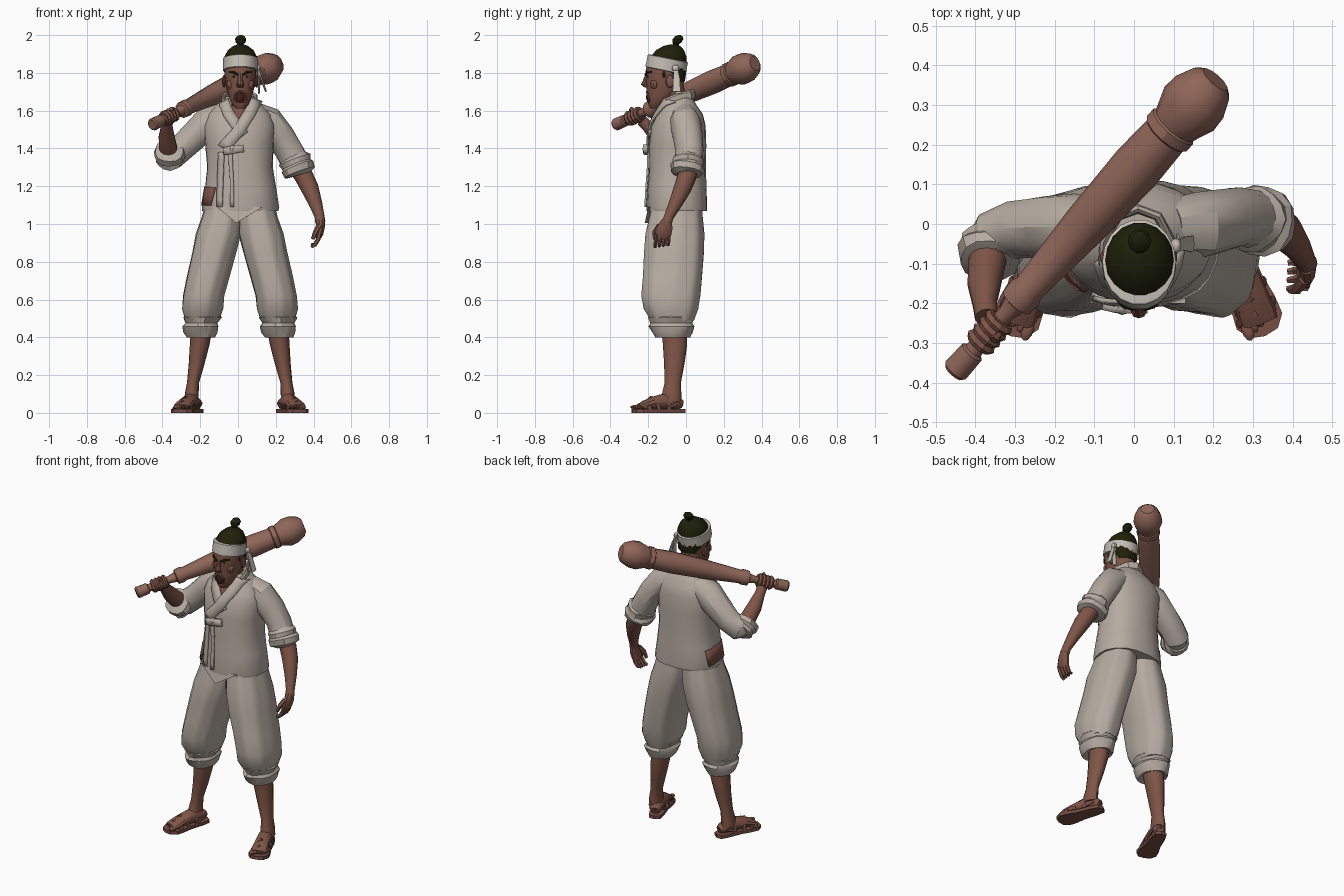
import bpy, bmesh, math
from mathutils import Vector, Matrix
from mathutils.bvhtree import BVHTree

X, Y, Z = Vector((1, 0, 0)), Vector((0, 1, 0)), Vector((0, 0, 1))


def material(name, *rgb):
    m = bpy.data.materials.new(name)
    m.diffuse_color = (*rgb, 1)
    return m


CLOTH = material("undyed cloth", .465, .41, .355)
BAND = material("pale cloth", .55, .51, .455)
SKIN = material("tanned skin", .21, .09, .062)
WOOD = material("club wood", .275, .132, .098)
HAIR = material("black hair", .013, .015, .003)
STRAW = material("sandal brown", .18, .076, .057)
DARK = material("mouth dark", .05, .014, .011)
EYE = material("eye white", .40, .34, .28)


def make(name, verts, faces, mat, M=Matrix()):
    me = bpy.data.meshes.new(name)
    me.from_pydata([M @ Vector(v) for v in verts], [], faces)
    bm = bmesh.new()
    bm.from_mesh(me)
    bmesh.ops.recalc_face_normals(bm, faces=bm.faces)
    bm.to_mesh(me)
    bm.free()
    me.materials.append(mat)
    me.shade_smooth()
    me.set_sharp_from_angle(angle=math.radians(30))
    ob = bpy.data.objects.new(name, me)
    bpy.context.collection.objects.link(ob)
    return ob


def tube(name, pts, mat, n=12, ref=Y, level=False, fold=(0, 0, 0), power=2, M=Matrix()):
    """Skin rings (x, y, z, ra, rb) along a path; fold is (depth, count, twist per ring)."""
    ps = [Vector(p[:3]) for p in pts]
    verts, faces = [], []
    for i, p in enumerate(pts):
        t = Z if level else (ps[min(i + 1, len(ps) - 1)] - ps[max(i - 1, 0)]).normalized()
        side = ref.cross(t).normalized()
        up = t.cross(side)
        for k in range(n):
            a = 2 * math.pi * k / n
            c, s = math.cos(a), math.sin(a)
            f = 1 + fold[0] * (math.sin(fold[1] * a + i * fold[2]) + .6 * math.sin(2 * a + i * 2))
            c = math.copysign(abs(c) ** (2 / power), c) * f
            s = math.copysign(abs(s) ** (2 / power), s) * f
            verts.append(ps[i] + side * p[3] * c + up * p[-1] * s)
    for i in range(len(pts) - 1):
        for k in range(n):
            q = (k + 1) % n
            faces.append((i * n + k, i * n + q, (i + 1) * n + q, (i + 1) * n + k))
    faces += [tuple(range(n))[::-1], tuple(range(len(verts) - n, len(verts)))]
    return make(name, verts, faces, mat, M)


def blob(name, loc, size, mat, M=Matrix()):
    bm = bmesh.new()
    bmesh.ops.create_uvsphere(bm, u_segments=10, v_segments=7, radius=1)
    verts = [Vector(loc) + Vector(a * b for a, b in zip(v.co, size)) for v in bm.verts]
    faces = [[v.index for v in f.verts] for f in bm.faces]
    bm.free()
    return make(name, verts, faces, mat, M)


def hoop(name, c, axis, R, r, mat, n=16):
    bpy.ops.mesh.primitive_torus_add(location=c, rotation=axis.to_track_quat('Z', 'Y').to_euler(),
                                     major_radius=R, minor_radius=r, major_segments=n, minor_segments=6)
    bpy.context.object.name = name
    bpy.context.object.data.materials.append(mat)


# Jacket body
rows = [(1.07, .012, -.048, .202, .16), (1.085, .012, -.048, .204, .162), (1.2, .012, -.048, .188, .155),
        (1.3, .01, -.046, .174, .15), (1.42, .008, -.045, .18, .152), (1.52, .006, -.04, .19, .143),
        (1.58, .006, -.032, .172, .122), (1.63, .008, -.035, .12, .092), (1.675, .01, -.04, .075, .07)]
jacket = tube("jacket", [(x, y, z, a, b) for z, x, y, a, b in rows], CLOTH, 24, level=True,
              fold=(.01, 7, .9), power=2.3)
jacket_tree = BVHTree.FromPolygons([v.co for v in jacket.data.vertices],
                                   [tuple(p.vertices) for p in jacket.data.polygons])


def strip(name, pts, hw, mat, side=False, lift=.006, thick=.012):
    """Band of cloth laid on the jacket; points are (x, z) from the front or (y, z) from the side."""
    path = [Vector(a).lerp(Vector(b), k / 4) for a, b in zip(pts, pts[1:]) for k in range(4)] + [Vector(pts[-1])]
    verts = []
    for i, p in enumerate(path):
        t = (path[min(i + 1, len(path) - 1)] - path[max(i - 1, 0)]).normalized()
        for w in (-hw, 0, hw):
            u, v = p.x - t.y * w, p.y + t.x * w
            o, d = (Vector((-1, u, v)), X) if side else (Vector((u, -1, v)), Y)
            hit = jacket_tree.ray_cast(o, d)
            if hit[0] is None:
                hit = jacket_tree.find_nearest(Vector((u, -.1, v)))
            verts.append(hit[0] + hit[1] * lift)
    faces = [(3 * i + j, 3 * i + j + 1, 3 * i + j + 4, 3 * i + j + 3) for i in range(len(path) - 1) for j in (0, 1)]
    m = make(name, verts, faces, mat).modifiers.new("thickness", 'SOLIDIFY')
    m.thickness, m.offset = thick, 0


# Jacket trim: open chest, collar, tie, front edge, patch
strip("bare_chest", [(.012, 1.65), (.008, 1.54)], .045, SKIN, thick=.006, lift=.003)
strip("collar_under", [(-.075, 1.65), (-.05, 1.58), (0, 1.51), (.03, 1.47)], .028, CLOTH)
strip("collar_over", [(.09, 1.65), (.065, 1.59), (.01, 1.5), (-.075, 1.4)], .03, CLOTH, lift=.012)
tube("collar_back", [(.095, -.1, 1.64, .012, .028), (.092, -.04, 1.665, .012, .028), (.06, .02, 1.68, .012, .028),
                     (.01, .038, 1.685, .012, .028), (-.04, .02, 1.68, .012, .028), (-.075, -.04, 1.665, .012, .028),
                     (-.078, -.1, 1.64, .012, .028)], CLOTH, 8, ref=Z)
strip("tie_bow", [(-.07, 1.385), (.03, 1.40)], .02, CLOTH, lift=.02, thick=.025)
blob("tie_knot", (-.03, -.212, 1.395), (.018, .018, .022), CLOTH)
strip("front_edge", [(-.085, 1.38), (-.09, 1.25), (-.095, 1.09)], .014, CLOTH)
strip("tie_tail", [(-.04, 1.39), (-.032, 1.22), (-.03, 1.09)], .01, CLOTH, lift=.008, thick=.01)
strip("patch", [(-.165, 1.145), (-.06, 1.15), (.03, 1.14)], .048, STRAW, side=True, lift=.003, thick=.006)
make("jacket_front_point", [(-.11, -.2, 1.09), (.13, -.2, 1.09), (-.01, -.218, 1.005),
                            (-.11, -.17, 1.09), (.13, -.17, 1.09), (-.01, -.19, 1.005)],
     [(0, 1, 2), (3, 5, 4), (0, 2, 5, 3), (1, 4, 5, 2), (0, 3, 4, 1)], CLOTH)

# Sleeves with rolled cuffs
tube("left_sleeve", [(.09, -.01, 1.575, .07), (.16, -.005, 1.54, .085), (.225, .01, 1.465, .078), (.27, .02, 1.39, .074),
                     (.305, .012, 1.32, .074)], CLOTH, 16, fold=(.03, 5, .9))
tube("left_cuff", [(.292, .014, 1.362, .066), (.30, .012, 1.34, .084), (.31, .01, 1.315, .08), (.316, .008, 1.3, .092),
                   (.327, .003, 1.272, .086), (.33, .003, 1.262, .06)], CLOTH, 14, fold=(.04, 4, 1.3))
tube("right_sleeve", [(-.08, -.01, 1.575, .07), (-.15, -.008, 1.54, .085), (-.22, -.008, 1.475, .078),
                      (-.295, -.012, 1.405, .072), (-.345, -.03, 1.365, .072), (-.362, -.065, 1.37, .07)],
     CLOTH, 16, fold=(.03, 5, .9))
tube("right_cuff", [(-.355, -.03, 1.345, .06), (-.357, -.042, 1.35, .08), (-.36, -.058, 1.365, .074),
                    (-.362, -.068, 1.37, .084), (-.363, -.092, 1.39, .078), (-.363, -.098, 1.395, .05)],
     CLOTH, 14, ref=X, fold=(.04, 4, 1.3))

# Left arm hanging, hand half curled
tube("left_forearm", [(.32, .01, 1.3, .052), (.35, .005, 1.25, .05), (.38, -.018, 1.19, .047), (.41, -.055, 1.11, .036),
                      (.432, -.09, 1.04, .026), (.436, -.1, 1.01, .027)], SKIN, 14)
tube("left_palm", [(.436, -.1, 1.02, .025, .028), (.438, -.11, .985, .022, .042), (.432, -.12, .95, .02, .045),
                   (.425, -.125, .93, .016, .042)], SKIN, 10)
for k in range(4):
    y = -.158 + k * .022
    tube("left_finger", [(.432, y, .95, .013), (.425, y, .92, .012), (.407, y - .004, .89, .011),
                         (.388, y - .006, .878 + .004 * k, .008)], SKIN, 6)
tube("left_thumb", [(.43, -.14, .99, .016), (.41, -.165, .955, .014), (.395, -.168, .92, .009)], SKIN, 6)

# Club: lathe profile along the sloping axis
butt, tip = Vector((-.455, -.375, 1.525)), Vector((.205, .365, 1.85))
axis = (tip - butt).normalized()
prof = [(0, .028), (.008, .034), (.07, .032), (.075, .023), (.2, .022), (.235, .03), (.24, .044), (.275, .046),
        (.287, .04), (.5, .057), (.7, .065), (.81, .06), (.815, .067), (.84, .067), (.845, .062), (.9, .083),
        (.94, .08), (.985, .06), (1, .04)]
tube("club", [(*butt.lerp(tip, t), r) for t, r in prof], WOOD, 12, ref=Z)

# Right arm raised, fist round the handle
fist = butt.lerp(tip, .138)
tube("right_forearm", [(-.36, -.045, 1.355, .052), (-.37, -.09, 1.40, .048), (-.378, -.15, 1.46, .043),
                       (-.377, -.205, 1.52, .03), (-.372, -.235, 1.548, .03)], SKIN, 14, ref=X)
tube("right_palm", [(*(fist + axis * d - Z * .004), r) for d, r in ((-.05, .024), (-.04, .034), (.04, .036), (.05, .026))],
     SKIN, 10, ref=Z)
for k in range(4):
    hoop("right_finger", fist + axis * (k - 1.5) * .023, axis, .029, .0135, SKIN, 10)
tube("right_thumb", [(*(fist + Vector(v)), .013) for v in ((.01, .03, -.02), (.03, .01, .02), (.01, -.02, .04))], SKIN, 6)

# Neck, head and face
tube("neck", [(.01, -.03, 1.56, .065), (.01, -.055, 1.66, .058), (.011, -.075, 1.74, .062)], SKIN, 14)
tube("head", [(.012, y, z, a, b) for z, y, a, b in (
    (1.612, -.165, .022, .024), (1.63, -.155, .042, .044), (1.67, -.133, .06, .07), (1.72, -.115, .074, .094),
    (1.77, -.108, .081, .104), (1.81, -.106, .084, .108), (1.87, -.1, .082, .1))], SKIN, 20, level=True)
tube("nose", [(.012, -.203, 1.80, .011), (.012, -.214, 1.765, .012), (.012, -.222, 1.738, .02, .016),
              (.012, -.208, 1.722, .016, .01)], SKIN, 8, level=True)
blob("mouth", (.012, -.193, 1.671), (.025, .018, .034), DARK)
hoop("lips", (.012, -.2, 1.671), Vector((0, -1, -.25)), .031, .006, SKIN, 14)
for s in (-1, 1):
    blob("eye", (.012 + s * .034, -.197, 1.781), (.012, .008, .005), EYE)
    blob("pupil", (.012 + s * .033, -.203, 1.781), (.005, .004, .005), HAIR)
    tube("brow", [(.012 + s * .012, -.213, 1.79, .007), (.012 + s * .036, -.206, 1.803, .008),
                  (.012 + s * .06, -.182, 1.806, .005)], HAIR, 6, ref=Z)
    blob("cheek", (.012 + s * .044, -.165, 1.74), (.03, .025, .03), SKIN)
    blob("ear", (.012 + s * .086, -.085, 1.755), (.011, .023, .034), SKIN)
    blob("sideburn", (.012 + s * .073, -.115, 1.795), (.012, .016, .03), HAIR)

# Hair with topknot
tube("hair", [(.014, y, z, a, b) for z, y, a, b in (
    (1.755, -.05, .06, .045), (1.79, -.06, .078, .06), (1.84, -.09, .087, .092), (1.885, -.092, .086, .096),
    (1.92, -.085, .068, .076), (1.942, -.075, .04, .046), (1.95, -.068, .018, .02))], HAIR, 18, level=True)
tube("topknot", [(.014, y, z, r) for z, y, r in (
    (1.935, -.06, .026), (1.952, -.053, .016), (1.962, -.048, .026), (1.98, -.042, .03), (1.994, -.038, .02),
    (2.0, -.036, .008))], HAIR, 10, level=True)

# Headband, tilted up at the front, with knot and tails
tilt = Matrix.Translation((.013, -.102, 1.846)) @ Matrix.Rotation(-.2, 4, 'X')
tube("headband", [(0, 0, -.036, .086, .104), (0, 0, -.034, .093, .11), (0, 0, .03, .093, .11),
                  (0, 0, .033, .086, .104)], BAND, 18, level=True, M=tilt)
blob("headband_knot", (.106, -.055, 1.825), (.014, .02, .018), BAND)
tube("headband_tail", [(.108, -.055, 1.82, .006, .014), (.125, -.05, 1.77, .006, .02), (.148, -.05, 1.70, .005, .024)],
     BAND, 6)
tube("headband_tail_short", [(.108, -.06, 1.82, .006, .012), (.112, -.045, 1.76, .006, .016),
                             (.11, -.04, 1.69, .005, .018)], BAND, 6)

# Trousers, shins, feet and sandals on both sides
for s, side in ((-1, "right"), (1, "left")):
    def at(rows):
        return [(.009 + s * x, y, z, a, b) for z, x, y, a, b in rows]
    tube(side + "_trouser_leg", at([
        (1.11, .085, -.05, .095, .13), (1.03, .095, -.055, .106, .143), (.95, .112, -.06, .12, .153),
        (.85, .135, -.065, .116, .157), (.72, .168, -.072, .111, .157), (.62, .192, -.08, .109, .154),
        (.55, .198, -.08, .109, .142), (.49, .2, -.072, .088, .115)]), CLOTH, 36, level=True,
        fold=(.022, 9, .25), power=2.3)
    tube(side + "_trouser_cuff", at([
        (.525, .198, -.077, .085, .115), (.505, .2, -.077, .1, .125), (.475, .204, -.075, .086, .11),
        (.458, .205, -.075, .096, .12), (.425, .206, -.073, .088, .108), (.4, .207, -.071, .076, .092),
        (.41, .207, -.07, .05, .065)]), CLOTH, 18, level=True, fold=(.04, 5, 1.4))
    tube(side + "_shin", at([
        (.46, .2, -.065, .058, .068), (.36, .212, -.058, .052, .064), (.26, .228, -.062, .042, .054),
        (.16, .247, -.07, .032, .043), (.11, .253, -.075, .036, .05), (.06, .256, -.08, .038, .055)]),
        SKIN, 16, level=True)
    F = Matrix.Translation((.009 + s * .27, -.142, 0)) @ Matrix.Rotation(s * math.radians(20), 4, 'Z')
    tube(side + "_foot", [(0, .128, .045, .022, .022), (0, .11, .05, .034, .032), (0, .04, .062, .04, .045),
                          (0, -.04, .05, .045, .034), (0, -.09, .038, .05, .022), (0, -.115, .032, .045, .014)],
         SKIN, 12, ref=Z, M=F)
    for k in range(5):
        big = 1.4 if k == 0 else 1
        blob(side + "_toe", (s * (-.036 + k * .019), -.122 + .008 * k, .031), (.011 * big, .02 * big, .011), SKIN, F)
    outline = [(0, .147), (.034, .135), (.043, .08), (.046, .0), (.058, -.06), (.061, -.11), (.038, -.142),
               (0, -.15), (-.038, -.142), (-.061, -.11), (-.058, -.06), (-.046, 0), (-.043, .08), (-.034, .135)]
    m = len(outline)
    make(side + "_sandal_sole", [(x, y, z) for z in (0, .02) for x, y in outline],
         [tuple(range(m)), tuple(range(m, 2 * m))] + [(k, (k + 1) % m, m + (k + 1) % m, m + k) for k in range(m)],
         STRAW, F)
    for y, dy, h, w in ((-.085, .015, .062, .053), (-.045, -.03, .08, .048), (-.045, .03, .085, .048), (.04, 0, .1, .043)):
        tube(side + "_sandal_strap", [(-w, y - dy, .018, .005, .011), (-w * .8, y - dy * .6, h * .65, .005, .011),
                                      (0, y, h, .005, .011), (w * .8, y + dy * .6, h * .65, .005, .011),
                                      (w, y + dy, .018, .005, .011)], STRAW, 6, M=F)
    tube(side + "_heel_strap", [(-.043, .04, .03, .005, .01), (-.036, .1, .05, .005, .01), (0, .132, .055, .005, .01),
                                (.036, .1, .05, .005, .01), (.043, .04, .03, .005, .01)], STRAW, 6, ref=Z, M=F)
